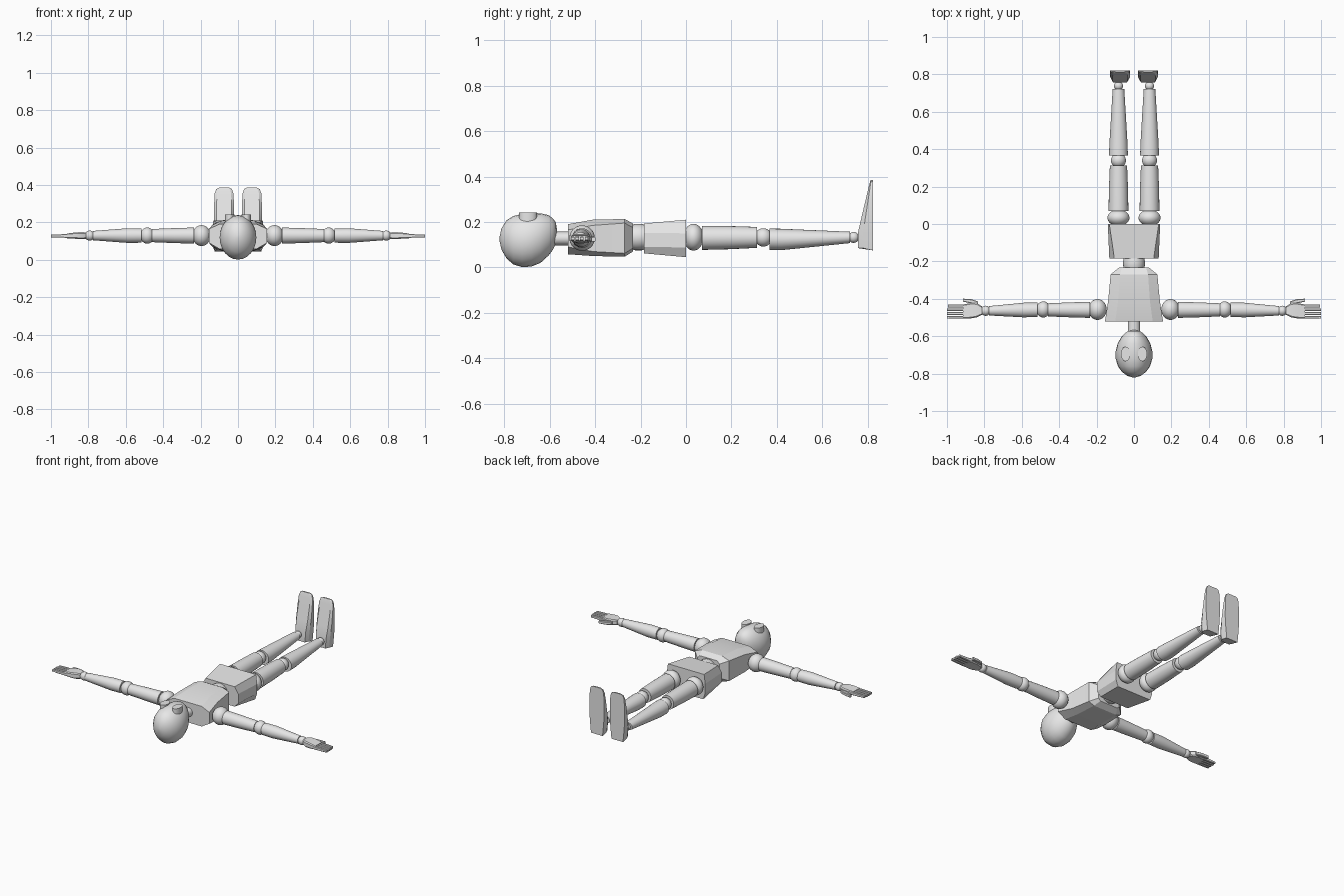
import bpy, bmesh, math
from mathutils import Vector

if "Cube" in bpy.data.objects:
    bpy.data.objects.remove(bpy.data.objects["Cube"])

grey = bpy.data.materials.new("light_grey")
grey.diffuse_color = (0.8, 0.8, 0.8, 1)
grey.use_nodes = True
grey.node_tree.nodes["Principled BSDF"].inputs["Base Color"].default_value = grey.diffuse_color


def finish(name, bm, angle=35):
    bmesh.ops.recalc_face_normals(bm, faces=bm.faces)
    me = bpy.data.meshes.new(name)
    bm.to_mesh(me)
    bm.free()
    ob = bpy.data.objects.new(name, me)
    bpy.context.collection.objects.link(ob)
    me.materials.append(grey)
    bpy.ops.object.select_all(action='DESELECT')
    ob.select_set(True)
    bpy.context.view_layer.objects.active = ob
    bpy.ops.object.shade_smooth_by_angle(angle=math.radians(angle))
    return ob


def loft(name, rings, angle=35):
    """Skin a list of equal-length point rings and cap both ends."""
    bm = bmesh.new()
    vs = [[bm.verts.new(p) for p in r] for r in rings]
    n = len(vs[0])
    for a, b in zip(vs, vs[1:]):
        for i in range(n):
            j = (i + 1) % n
            bm.faces.new((a[i], a[j], b[j], b[i]))
    bm.faces.new(vs[0])
    bm.faces.new(vs[-1])
    return finish(name, bm, angle)


def ellipse(axis, t, ca, cb, ra, rb, n=24):
    """Ring across an axis; ca, cb, ra, rb are centre and radii on the other two."""
    pts = []
    for i in range(n):
        w = 2 * math.pi * i / n
        p = [ca + ra * math.cos(w), cb + rb * math.sin(w)]
        p.insert(axis, t)
        pts.append(Vector(p))
    return pts


def box_ring(x, y, z, hy, hz):
    c = min(hy, hz) * 0.35
    yz = [(hy, hz - c), (hy - c, hz), (c - hy, hz), (-hy, hz - c),
          (-hy, c - hz), (c - hy, -hz), (hy - c, -hz), (hy, c - hz)]
    return [(x, y + a, z + b) for a, b in yz]


def ball(name, loc, r, squash=(1, 1, 1)):
    bm = bmesh.new()
    bmesh.ops.create_uvsphere(bm, u_segments=24, v_segments=14, radius=r)
    bmesh.ops.scale(bm, vec=squash, verts=bm.verts)
    bmesh.ops.translate(bm, vec=loc, verts=bm.verts)
    return finish(name, bm, 60)


def body_ring(y, xo, xt, xb, z0, z1, z2, z3):
    """Chamfered eight-sided body section, symmetric in x."""
    half = [(xb, z0), (xo, z1), (xo, z2), (xt, z3)]
    full = half + [(-x, z) for x, z in reversed(half)]
    return [(x, y, z) for x, z in full]


# Head: egg lofted along y (y, half width, low z, high z)
head = [(-0.820, .008, .115, .135), (-0.812, .036, .078, .172), (-0.79, .065, .04, .207),
        (-0.76, .086, .013, .226), (-0.72, .098, .001, .236), (-0.68, .098, .004, .239),
        (-0.64, .088, .02, .238), (-0.605, .068, .052, .230), (-0.585, .05, .078, .215),
        (-0.573, .032, .105, .198), (-0.568, .01, .135, .17)]
loft("head", [ellipse(1, y, 0, (a + b) / 2, w, (b - a) / 2) for y, w, a, b in head], 60)

# Eyes: raised oval discs on the face
for s, side in ((1, "right"), (-1, "left")):
    loft(side + "_eye", [ellipse(2, z, s * .045, -.695, .025, .039) for z in (.19, .242)])

# Neck and waist
loft("neck", [ellipse(1, y, 0, .127, .033, .03) for y in (-.60, -.50)])
loft("waist", [ellipse(1, y, 0, .133, r, r) for y, r in
               ((-.24, .053), (-.222, .058), (-.196, .058), (-.178, .053))])

# Torso and pelvis: faceted blocks
loft("torso", [body_ring(-.52, .155, .10, .10, .058, .09, .165, .19),
               body_ring(-.41, .138, .085, .09, .050, .07, .185, .21),
               body_ring(-.27, .125, .075, .085, .047, .062, .195, .213),
               body_ring(-.233, .08, .065, .065, .07, .085, .175, .193)], 20)
loft("pelvis", [body_ring(-.185, .132, .105, .105, .062, .09, .152, .193),
                body_ring(0, .14, .132, .125, .045, .088, .15, .21)], 15)

for s, side in ((1, "right"), (-1, "left")):
    # Leg: ball joints and tapered segments
    lx = s * .083
    ball(side + "_hip", (lx, .033, .133), .059, (1, .75, 1))
    loft(side + "_thigh", [ellipse(1, y, lx, z, r, r) for y, z, r in
                           ((.07, .13, .053), (.19, .131, .051), (.312, .132, .046))])
    ball(side + "_knee", (lx, .34, .132), .04)
    loft(side + "_shin", [ellipse(1, y, lx, z, w, h) for y, z, w, h in
                          ((.367, .124, .050, .047), (.42, .123, .049, .047),
                           (.722, .132, .031, .025))])
    ball(side + "_ankle", (lx, .738, .132), .024)

    # Foot: upright, flat sole at +y (z, front y, half width)
    fx = s * .0745
    rings = []
    for z, y0, w in ((.085, .757, .042), (.155, .757, .05), (.22, .772, .054), (.30, .791, .053),
                     (.355, .804, .05), (.378, .81, .042), (.385, .813, .028)):
        zs = .075 if z == .085 else z
        c = (.822 - y0) * .35
        rings.append([(fx - w, .822, zs), (fx + w, .822, zs), (fx + w, y0 + c, z),
                      (fx + w * .75, y0, z), (fx - w * .75, y0, z), (fx - w, y0 + c, z)])
    loft(side + "_foot", rings, 20)

    # Arm: ball joints and tapered segments
    ball(side + "_shoulder", (s * .195, -.457, .129), .056, (.88, 1, 1))
    loft(side + "_upper_arm", [ellipse(0, s * x, -.459, .129, r, r) for x, r in
                               ((.235, .043), (.34, .040), (.46, .035))])
    ball(side + "_elbow", (s * .485, -.457, .129), .043, (.9, 1, 1))
    loft(side + "_forearm", [ellipse(0, s * x, y, .129, r, r) for x, y, r in
                             ((.515, -.459, .038), (.59, -.460, .039), (.775, -.464, .025))])
    ball(side + "_wrist", (s * .793, -.464, .129), .027)

    # Hand: palm, four fingers and a thumb
    loft(side + "_palm", [box_ring(s * x, y, z, hy, hz) for x, y, z, hy, hz in
                          ((.812, -.463, .129, .022, .017), (.84, -.461, .129, .038, .019),
                           (.87, -.463, .129, .041, .017), (.915, -.468, .128, .037, .012))], 25)
    for i, tip in enumerate((.985, 1.0, 1.0, .99)):
        y = -.438 - .0203 * i
        loft(f"{side}_finger_{i + 1}", [box_ring(s * x, y, .127, .0075, h) for x, h in
                                        ((.90, .01), (.955, .009), (1.0 if i in (1, 2) else tip + .01, .007))], 25)
    loft(side + "_thumb", [box_ring(s * x, y, z, hy, .010) for x, y, z, hy in
                           ((.835, -.428, .127, .014), (.87, -.413, .125, .011),
                            (.915, -.407, .123, .008))], 25)
